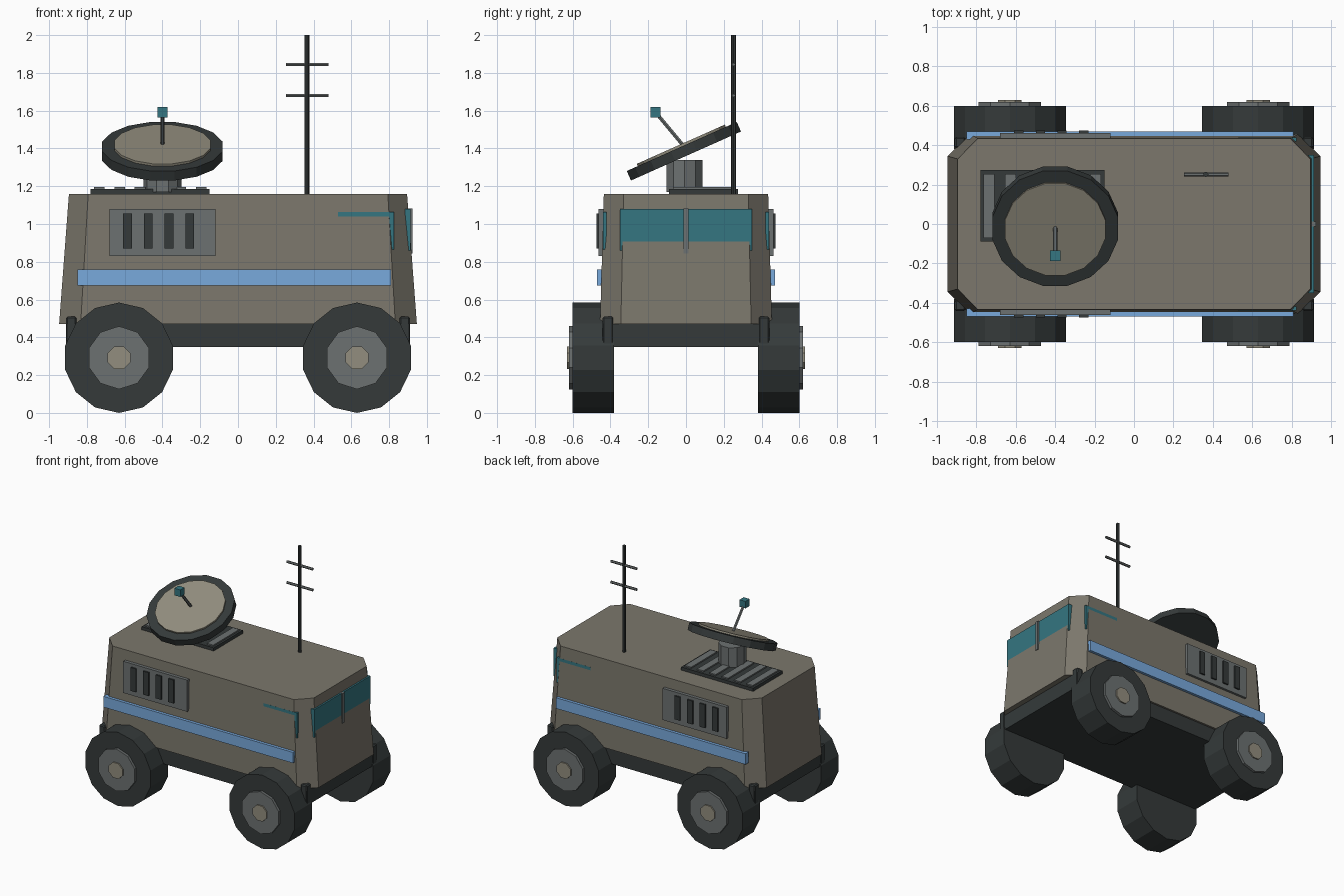
import bpy, bmesh
from math import sin, cos, pi, radians
from mathutils import Vector, Matrix

if "Cube" in bpy.data.objects:
    bpy.data.objects.remove(bpy.data.objects["Cube"])


def mat(name, r, g, b):
    m = bpy.data.materials.new(name)
    m.diffuse_color = (r, g, b, 1)
    m.use_nodes = True
    m.node_tree.nodes["Principled BSDF"].inputs["Base Color"].default_value = m.diffuse_color
    return m


OLIVE = mat("olive_paint", 0.20, 0.185, 0.15)
DARK = mat("dark_rubber", 0.035, 0.042, 0.042)
GREY = mat("grey_metal", 0.15, 0.165, 0.165)
PALE = mat("pale_metal", 0.29, 0.27, 0.21)
TEAL = mat("teal_glass", 0.035, 0.18, 0.22)
BLUE = mat("blue_stripe", 0.19, 0.40, 0.72)


def loft(name, m, bottom, top):
    """Closed solid between two matching loops of points."""
    bm = bmesh.new()
    a = [bm.verts.new(p) for p in bottom]
    b = [bm.verts.new(p) for p in top]
    bm.faces.new(a[::-1])
    bm.faces.new(b)
    n = len(a)
    for i in range(n):
        j = (i + 1) % n
        bm.faces.new((a[i], a[j], b[j], b[i]))
    bmesh.ops.recalc_face_normals(bm, faces=bm.faces[:])
    me = bpy.data.meshes.new(name)
    bm.to_mesh(me)
    bm.free()
    me.materials.append(m)
    ob = bpy.data.objects.new(name, me)
    bpy.context.collection.objects.link(ob)
    return ob


def box(name, m, x0, x1, y0, y1, z0, z1):
    ring = [(x0, y0), (x1, y0), (x1, y1), (x0, y1)]
    return loft(name, m, [(x, y, z0) for x, y in ring], [(x, y, z1) for x, y in ring])


def rod(name, m, p0, p1, r, n, phase=0.0):
    """n-sided prism from p0 to p1."""
    p0, p1 = Vector(p0), Vector(p1)
    d = (p1 - p0).normalized()
    u = Vector((1, 0, 0)) if abs(d.x) < 0.9 else Vector((0, 1, 0))
    u = (u - d * u.dot(d)).normalized()
    v = d.cross(u)
    ring = [(u * cos(a) + v * sin(a)) * r
            for a in (2 * pi * i / n + phase for i in range(n))]
    return loft(name, m, [p0 + q for q in ring], [p1 + q for q in ring])


def octagon(x, y, cx, cy, z):
    return [(x, -cy, z), (x, cy, z), (cx, y, z), (-cx, y, z),
            (-x, cy, z), (-x, -cy, z), (-cx, -y, z), (cx, -y, z)]


# Tapered body with chamfered corners, and chassis
loft("body", OLIVE, octagon(0.947, 0.455, 0.833, 0.345, 0.47),
     octagon(0.895, 0.435, 0.793, 0.33, 1.16))
box("chassis", DARK, -0.905, 0.905, -0.44, 0.44, 0.35, 0.47)

for s, side in ((-1, "right"), (1, "left")):
    # Wheels and corner posts
    for e, end in ((-1, "rear"), (1, "front")):
        tag = f"{end}_{side}"
        x, z = 0.63 * e, 0.292
        rod("tyre_" + tag, DARK, (x, 0.38 * s, z), (x, 0.60 * s, z), 0.292, 14, pi / 2)
        rod("hub_" + tag, GREY, (x, 0.59 * s, z), (x, 0.62 * s, z), 0.167, 10, pi / 2)
        rod("hub_cap_" + tag, PALE, (x, 0.61 * s, z), (x, 0.63 * s, z), 0.065, 8, pi / 8)
        xs, ys = sorted((0.855 * e, 0.91 * e)), sorted((0.385 * s, 0.441 * s))
        post = box("corner_post_" + tag, DARK, *xs, *ys, 0.35, 0.51)
        bev = post.modifiers.new("bevel", 'BEVEL')
        bev.width = 0.008
        bev.segments = 1

    # Stripe, side window, vent panel with slots
    def side_box(name, m, x0, x1, y0, y1, z0, z1):
        box(f"{name}_{side}", m, x0, x1, *sorted((y0 * s, y1 * s)), z0, z1)

    side_box("stripe", BLUE, -0.85, 0.81, 0.43, 0.47, 0.675, 0.76)
    side_box("side_window", TEAL, 0.53, 0.825, 0.42, 0.4385, 0.865, 1.063)
    side_box("vent_panel", GREY, -0.68, -0.12, 0.425, 0.463, 0.83, 1.08)
    for i in range(4):
        x = -0.585 + 0.11 * i
        side_box(f"vent_slot_{i}", DARK, x - 0.023, x + 0.023, 0.45, 0.475, 0.87, 1.055)

# Windscreen and centre pillar
box("windscreen", TEAL, 0.885, 0.914, -0.35, 0.35, 0.86, 1.08)
box("windscreen_pillar", GREY, 0.89, 0.925, -0.012, 0.012, 0.845, 1.082)

# Roof grille
box("roof_grille", DARK, -0.78, -0.15, -0.09, 0.275, 1.15, 1.185)
for i in range(6):
    x = -0.735 + 0.108 * i
    box(f"roof_slat_{i}", GREY, x - 0.028, x + 0.028, -0.07, 0.255, 1.17, 1.195)

# Tilted dish on pedestal, with feed arm
rod("dish_pedestal", GREY, (-0.4, -0.008, 1.17), (-0.4, -0.008, 1.34), 0.1, 10)
t = radians(24)
n = Vector((0, -sin(t), cos(t)))
c = Vector((-0.4, 0.0, 1.36))
rod("dish_rim", DARK, c, c + n * 0.055, 0.325, 16, pi / 16)
rod("dish_face", PALE, c + n * 0.04, c + n * 0.068, 0.26, 16, pi / 16)
rod("feed_arm", GREY, (-0.4, -0.01, 1.41), (-0.4, -0.16, 1.59), 0.011, 6)
box("feed_head", TEAL, -0.426, -0.374, -0.187, -0.135, 1.565, 1.62)

# Mast with cross bars
rod("mast", DARK, (0.365, 0.252, 1.15), (0.365, 0.252, 2.0), 0.0135, 8)
for i, z in enumerate((1.68, 1.845)):
    rod(f"mast_bar_{i}", GREY, (0.253, 0.252, z), (0.48, 0.252, z), 0.01, 6)
